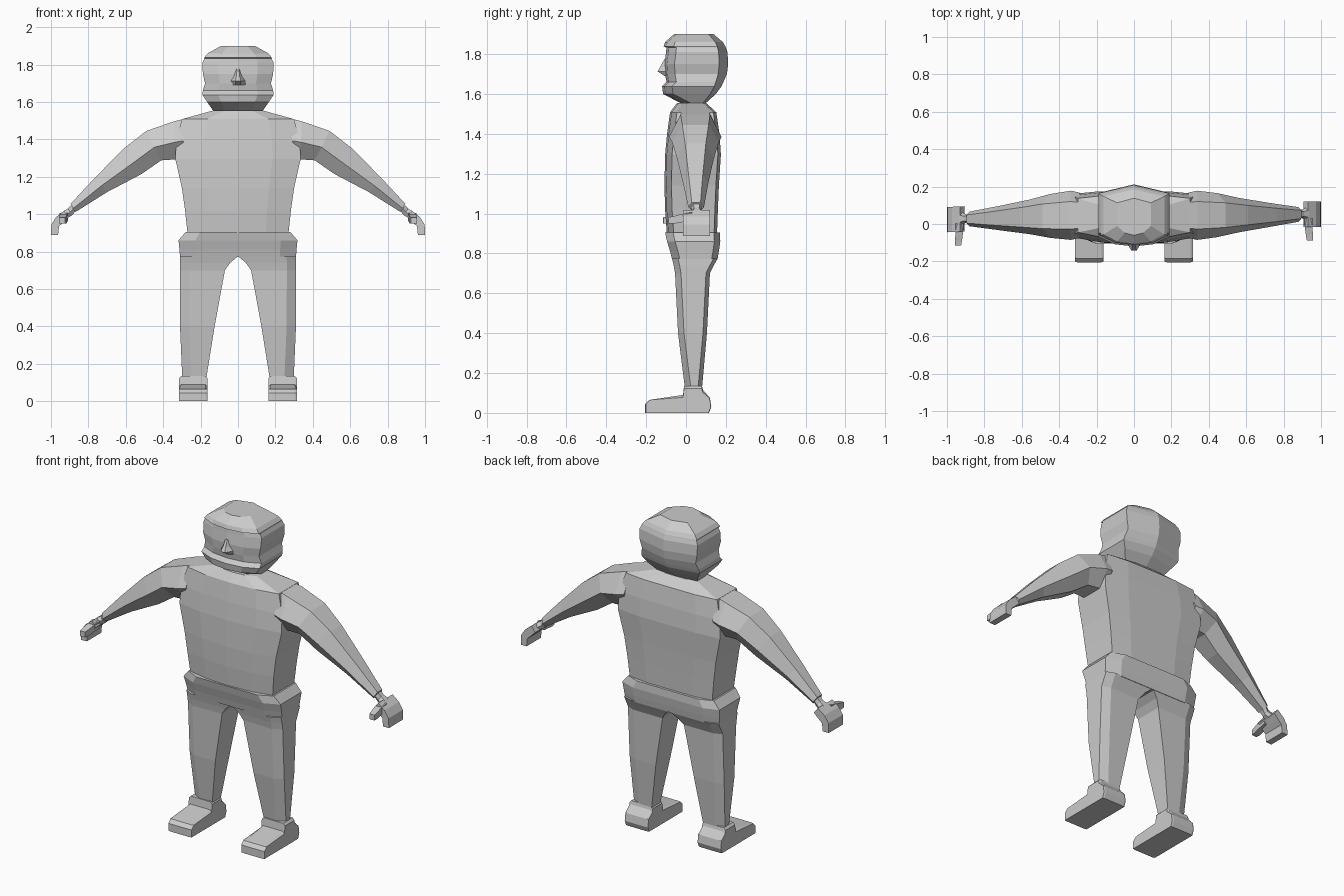
import bpy, bmesh

grey = bpy.data.materials.new("light_grey")
grey.diffuse_color = (0.6, 0.6, 0.6, 1)


def loft(name, rings):
    """Skin a list of equal-sized point rings and cap both ends."""
    bm = bmesh.new()
    vs = [[bm.verts.new(p) for p in r] for r in rings]
    n = len(vs[0])
    for a, b in zip(vs, vs[1:]):
        for i in range(n):
            j = (i + 1) % n
            bm.faces.new((a[i], a[j], b[j], b[i]))
    bm.faces.new(vs[0][::-1])
    bm.faces.new(vs[-1])
    bmesh.ops.recalc_face_normals(bm, faces=bm.faces)
    me = bpy.data.meshes.new(name)
    bm.to_mesh(me)
    bm.free()
    me.materials.append(grey)
    ob = bpy.data.objects.new(name, me)
    bpy.context.collection.objects.link(ob)
    return ob


def mirrored(half):
    """Close a half ring (front to back, x >= 0) across the middle."""
    return half + [(-x, y, z) for x, y, z in half[-2:0:-1]]


def both(name, rings, shift=0.0):
    """Build a right part and its left copy; shift moves the left one in y."""
    loft("right_" + name, rings)
    loft("left_" + name,
         [[(-x, y + shift * max(0, abs(x) - 0.35) / 0.6, z) for x, y, z in r] for r in rings])


# Torso: z, half width, front y, back y
torso = [(0.88, 0.268, -0.095, 0.155), (1.02, 0.283, -0.105, 0.16),
         (1.14, 0.30, -0.108, 0.165), (1.295, 0.335, -0.105, 0.175),
         (1.40, 0.33, -0.095, 0.168), (1.508, 0.30, -0.08, 0.152),
         (1.555, 0.13, -0.045, 0.10)]
loft("torso", [mirrored([(0, f, z), (w * .55, f + .008, z), (w, f + .035, z),
                         (w, b - .015, z), (w * .55, b, z), (0, b, z)])
               for z, w, f, b in torso])

# Pelvis
pelvis = [(0.77, 0.31, -0.07, 0.158), (0.81, 0.313, -0.08, 0.165),
          (0.86, 0.318, -0.095, 0.172), (0.905, 0.28, -0.105, 0.17)]
loft("pelvis", [mirrored([(0, f, z), (w * .72, f, z), (w, f + .04, z),
                          (w, b - .03, z), (w * .72, b, z), (0, b, z)])
                for z, w, f, b in pelvis])

# Legs: z, inner x, outer x, front y, back y
legs = [(0.775, 0.0, 0.31, -0.07, 0.158), (0.74, 0.042, 0.311, -0.062, 0.14),
        (0.70, 0.07, 0.311, -0.055, 0.12), (0.40, 0.125, 0.31, -0.04, 0.105),
        (0.12, 0.17, 0.298, -0.005, 0.08)]
both("leg", [[(i, f + .006, z), (o - .05, f, z), (o, f + .03, z),
              (o, b - .02, z), (o - .05, b, z), (i, b, z)]
             for z, i, o, f, b in legs])

# Shoes: side profile (y, z) swept across x with a bevelled rim
shoe = [(-.205, 0), (.115, 0), (.127, .03), (.12, .075), (.085, .115), (.08, .135),
        (-.01, .135), (-.015, .09), (-.185, .065), (-.205, .045)]
both("shoe", [[(x, y * s, z if z < .08 else z - d) for y, z in shoe]
              for x, s, d in [(.163, .98, .012), (.175, 1, 0), (.303, 1, 0), (.315, .98, .012)]])

# Arms: bottom x, z, top x, z, front y, back y
arms = [(.30, 1.295, .28, 1.512, -.075, .168), (.335, 1.293, .34, 1.497, -.085, .178),
        (.41, 1.288, .49, 1.445, -.07, .165), (.515, 1.215, .61, 1.352, -.045, .14),
        (.70, 1.118, .765, 1.195, -.015, .112), (.868, 1.012, .895, 1.055, .012, .09)]


def arm_ring(xb, zb, xt, zt, f, b):
    d = b - f
    xm, zm = xb + (xt - xb) * .45, zb + (zt - zb) * .45
    return [(xb, f + d * .25, zb), (xm, f, zm), (xt, f + d * .22, zt),
            (xt, b - d * .22, zt), (xm, b, zm), (xb, b - d * .25, zb)]


both("arm", [arm_ring(*a) for a in arms], -.027)

# Wrist, linking the sleeve end to the hand
both("wrist", [arm_ring(.87, 1.015, .893, 1.048, .025, .08),
               arm_ring(.885, .995, .91, 1.03, .032, .076),
               arm_ring(.91, .98, .935, 1.015, .02, .09)], -.027)

# Hand: curled mitten profile (x, z) swept along y
hand = [(.905, .985), (.93, 1.018), (.972, .985), (.998, .945), (1.0, .888),
        (.962, .888), (.957, .935), (.935, .955)]
both("hand", [[(x, y, z) for x, z in hand] for y in (-.015, .12)], -.027)

# Thumb: y, centre x, centre z, half size
thumb = [(.03, .932, .985, .022), (-.03, .935, .975, .02),
         (-.06, .938, .968, .019), (-.088, .94, .965, .016)]
both("thumb", [[(x - s, y, z - s), (x + s, y, z - s), (x + s, y, z + s), (x - s, y, z + s)]
               for y, x, z, s in thumb], -.027)

# Head: z, half width, front y, back y
head = [(1.55, .13, -.02, .095), (1.60, .165, -.115, .15), (1.638, .19, -.12, .178),
        (1.66, .188, -.098, .188), (1.70, .176, -.105, .205), (1.75, .188, -.108, .212),
        (1.81, .19, -.10, .208), (1.832, .18, -.098, .20), (1.838, .18, -.112, .198),
        (1.86, .162, -.105, .185), (1.90, .09, -.06, .138)]
loft("head", [mirrored([(0, f, z), (w * .55, f + .012, z), (w, f + .05, z),
                        (w, b - (b - .05) * .28, z), (0, b, z)])
              for z, w, f, b in head])

# Nose: a wedge growing from the brow to the tip
loft("nose", [[(-w, -.09, z), (w, -.09, z), (w * .3, y, z), (-w * .3, y, z)]
              for z, w, y in [(1.69, .045, -.108), (1.713, .045, -.143),
                              (1.735, .03, -.13), (1.775, .018, -.108)]])
